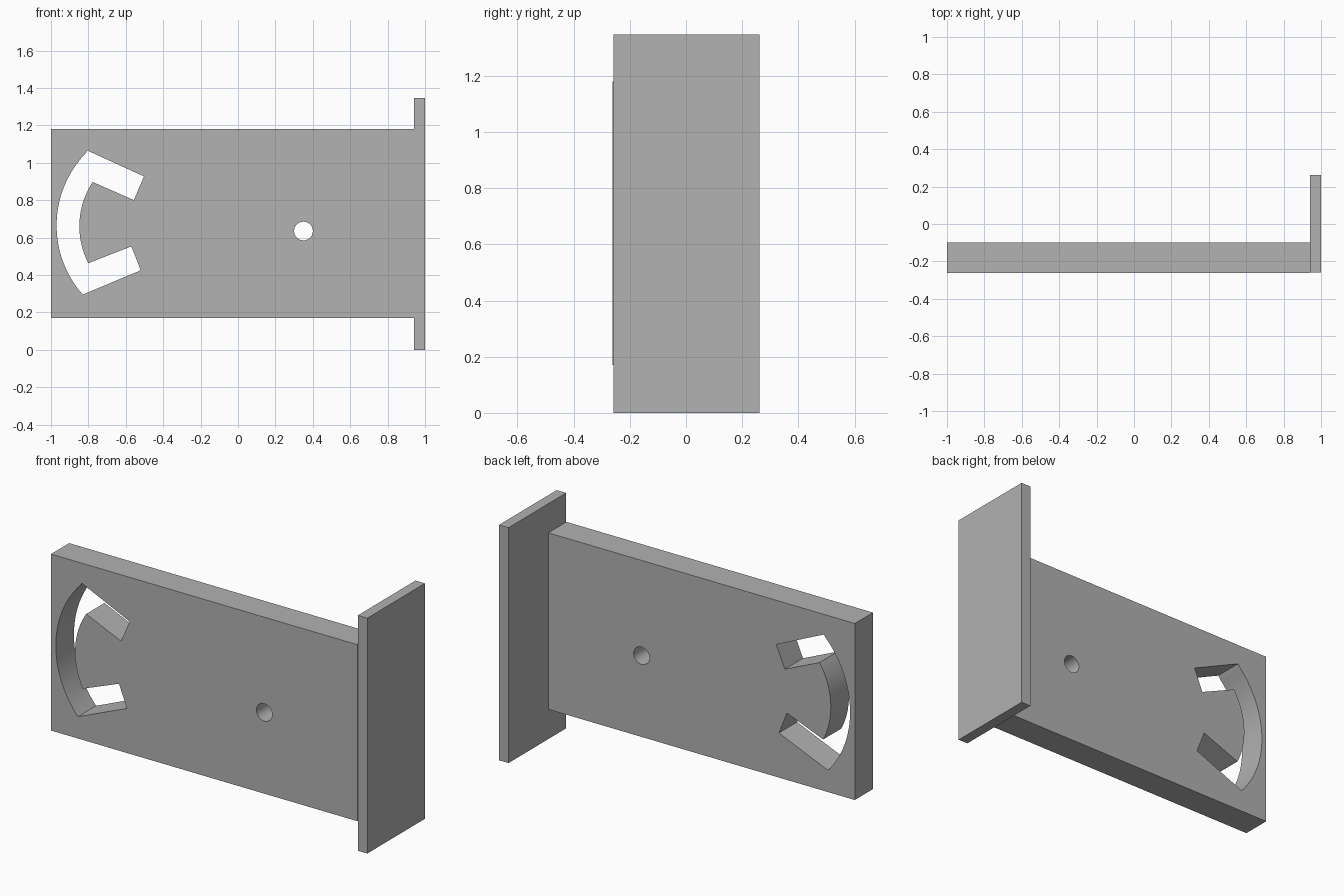
import bpy, bmesh
from math import sin, cos, pi, atan2
from mathutils import Vector

default = bpy.data.objects.get("Cube")
if default:
    bpy.data.objects.remove(default, do_unlink=True)

grey = bpy.data.materials.new("plain_grey")
grey.use_nodes = True
tone = (0.445, 0.445, 0.445, 1)
grey.diffuse_color = tone
grey.node_tree.nodes["Principled BSDF"].inputs["Base Color"].default_value = tone


def arc(a, b, c, steps=32):
    """Points on the circle arc from a through b to c."""
    a, b, c = Vector(a), Vector(b), Vector(c)
    u, v = b - a, c - a
    d = 2 * (u.x * v.y - u.y * v.x)
    centre = a + Vector((v.y * u.length_squared - u.y * v.length_squared,
                         u.x * v.length_squared - v.x * u.length_squared)) / d
    radius = (a - centre).length
    start = atan2(*(a - centre).yx)
    turn = (atan2(*(c - centre).yx) - start + pi) % (2 * pi) - pi
    return [tuple(centre + radius * Vector((cos(start + turn * i / steps),
                                            sin(start + turn * i / steps))))
            for i in range(steps + 1)]


def extruded_part(name, loops, y0, y1):
    """Fill outlines drawn in x and z (the later ones are holes) and thicken along y."""
    bm = bmesh.new()
    edges = []
    for loop in loops:
        vs = [bm.verts.new((x, y0, z)) for x, z in loop]
        edges += [bm.edges.new((v, vs[i - 1])) for i, v in enumerate(vs)]
    bmesh.ops.triangle_fill(bm, use_beauty=True, use_dissolve=False,
                            edges=edges, normal=(0, -1, 0))
    result = bmesh.ops.extrude_face_region(bm, geom=bm.faces[:], use_keep_orig=True)
    moved = [g for g in result["geom"] if isinstance(g, bmesh.types.BMVert)]
    bmesh.ops.translate(bm, verts=moved, vec=(0, y1 - y0, 0))
    bmesh.ops.recalc_face_normals(bm, faces=bm.faces[:])
    mesh = bpy.data.meshes.new(name)
    bm.to_mesh(mesh)
    bm.free()
    mesh.materials.append(grey)
    obj = bpy.data.objects.new(name, mesh)
    bpy.context.collection.objects.link(obj)
    bpy.ops.object.select_all(action="DESELECT")
    obj.select_set(True)
    bpy.context.view_layer.objects.active = obj
    bpy.ops.object.shade_smooth_by_angle()
    return obj


def rectangle(x0, x1, z0, z1):
    return [(x0, z0), (x1, z0), (x1, z1), (x0, z1)]


# Curved slot with two straight arms
slot = arc((-0.815, 1.05), (-0.97, 0.665), (-0.83, 0.295))
slot += [(-0.52, 0.425), (-0.57, 0.553)]
slot += arc((-0.80, 0.463), (-0.848, 0.67), (-0.777, 0.897))
slot += [(-0.557, 0.80), (-0.503, 0.927), (-0.805, 1.065)]

# Round pivot hole
hole = [(0.35 + 0.05 * cos(i * pi / 20), 0.635 + 0.05 * sin(i * pi / 20))
        for i in range(40)]

# Main plate and end flange
extruded_part("main_plate", [rectangle(-1, 0.94, 0.17, 1.18), slot, hole], -0.262, -0.098)
extruded_part("end_flange", [rectangle(0.94, 1, 0, 1.347)], -0.259, 0.262)
